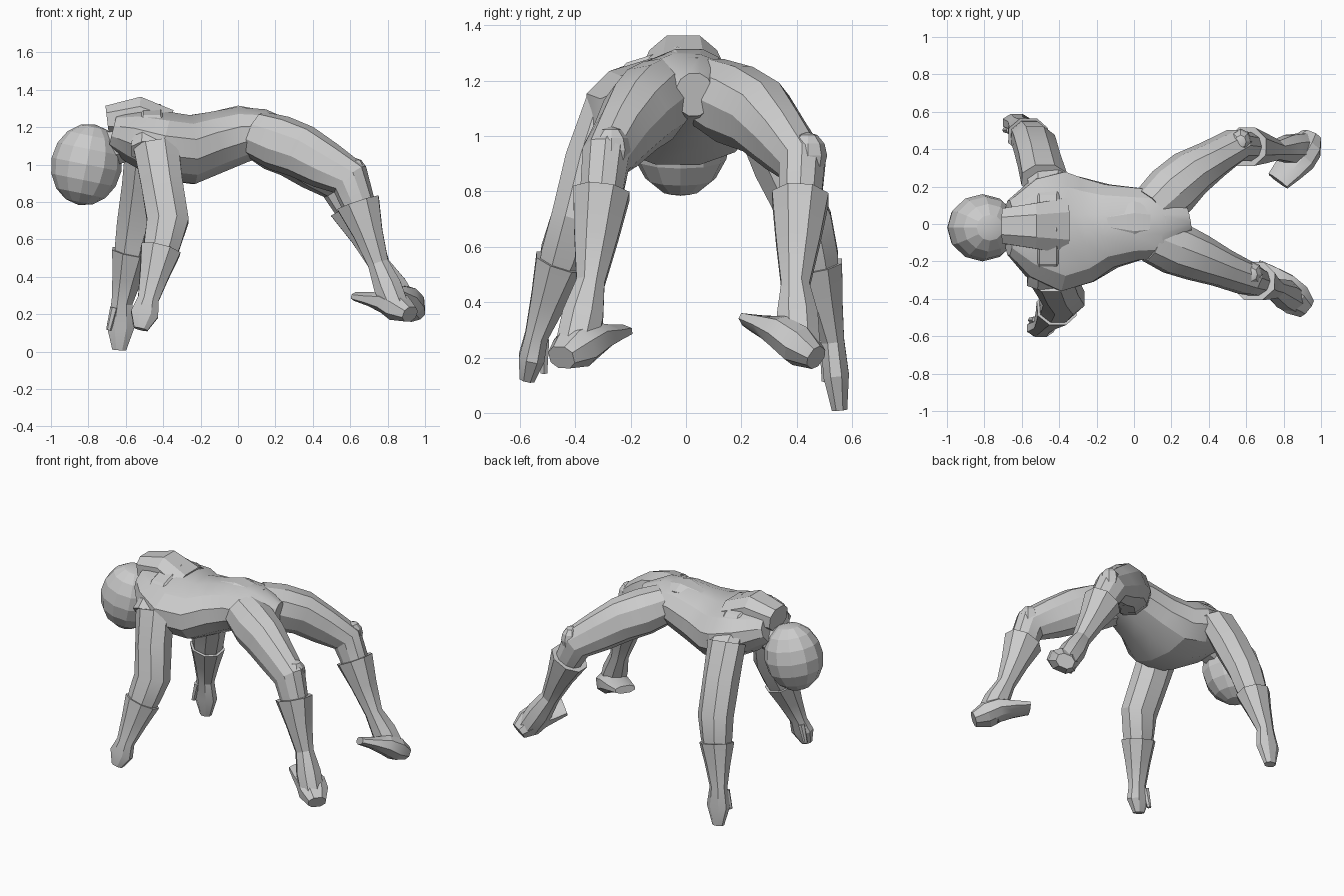
import bpy, math
from mathutils import Vector

if "Cube" in bpy.data.objects:
    bpy.data.objects.remove(bpy.data.objects["Cube"])


def smooth(ob, angle=24):
    bpy.ops.object.select_all(action='DESELECT')
    ob.select_set(True)
    bpy.context.view_layer.objects.active = ob
    bpy.ops.object.shade_smooth_by_angle(angle=math.radians(angle))


def loft(name, path, wide, tall=None, ref=(0, 1, 0), n=8, power=0.95):
    """Skin rings along a joint path; radii are spread evenly over the path."""
    tall = tall or wide
    path = [Vector(p) for p in path]
    m = len(wide)
    pts = []
    for i in range(m):
        s = i / (m - 1) * (len(path) - 1)
        k = min(int(s), len(path) - 2)
        pts.append(path[k].lerp(path[k + 1], s - k))
    verts, faces = [], []
    for i in range(m):
        t = (pts[min(i + 1, m - 1)] - pts[max(i - 1, 0)]).normalized()
        u = Vector(ref)
        u = (u - t * u.dot(t)).normalized()
        w = t.cross(u)
        for k in range(n):
            a = 2 * math.pi * (k + 0.5) / n
            c, d = math.cos(a), math.sin(a)
            c = math.copysign(abs(c) ** power, c)
            d = math.copysign(abs(d) ** power, d)
            verts.append(pts[i] + u * wide[i] * c + w * tall[i] * d)
    for i in range(m - 1):
        for k in range(n):
            j = (k + 1) % n
            faces.append((i * n + k, i * n + j, (i + 1) * n + j, (i + 1) * n + k))
    faces.append(tuple(reversed(range(n))))
    faces.append(tuple(range((m - 1) * n, m * n)))
    me = bpy.data.meshes.new(name)
    me.from_pydata(verts, [], faces)
    ob = bpy.data.objects.new(name, me)
    bpy.context.collection.objects.link(ob)
    smooth(ob)


def ball(name, loc, size, tilt=0, seg=8, rings=6):
    bpy.ops.mesh.primitive_uv_sphere_add(segments=seg, ring_count=rings, radius=1,
                                         location=loc, rotation=(0, tilt, 0))
    ob = bpy.context.object
    ob.name = name
    ob.scale = size
    smooth(ob, 15)


# Head and neck
ball("head", (-0.81, -0.02, 1.0), (0.19, 0.18, 0.22), 0.2, 12, 8)
loft("neck", [(-0.74, -0.02, 1.06), (-0.52, -0.02, 1.15)], [.09, .12])

# Torso from shoulders to crotch
loft("torso",
     [(-0.67, -0.02, 1.18), (-0.55, -0.02, 1.15), (-0.39, -0.04, 1.10), (-0.25, -0.03, 1.08),
      (-0.12, -0.01, 1.12), (0.02, 0, 1.16), (0.14, 0, 1.17), (0.29, 0.03, 1.15)],
     [.15, .27, .33, .29, .23, .20, .19, .07],
     [.10, .15, .19, .19, .17, .155, .13, .08], n=12)

# Raised collar, arched chest yoke and belly plate
loft("collar", [(-0.70, -0.01, 1.24), (-0.53, -0.01, 1.26), (-0.37, -0.01, 1.21)],
     [.10, .13, .16], [.08, .11, .09], power=.8)
arch = [-0.31 + 0.14 * i for i in range(5)]
loft("chest_yoke", [(-0.46, y, 1.22 - 1.9 * (y + 0.03) ** 2) for y in arch],
     [.12, .10, .10, .10, .12], [.07, .10, .11, .10, .07], ref=(1, 0, 0), power=.8)
loft("pelvis_plate", [(-0.20, 0.01, 1.24), (0, 0.01, 1.26), (0.16, 0.01, 1.23)],
     [.04, .12, .08], [.03, .06, .06])

# Arms: shoulder, elbow, wrist, fingertip
arms = {
    "right": [(-0.44, -0.28, 1.11), (-0.375, -0.40, 0.70), (-0.48, -0.54, 0.28), (-0.52, -0.575, 0.12)],
    "left": [(-0.48, 0.24, 1.11), (-0.535, 0.44, 0.69), (-0.62, 0.53, 0.26), (-0.635, 0.555, 0.01)]}
for side, joints in arms.items():
    shoulder, elbow, wrist, tip = [Vector(j) for j in joints]
    cuff = elbow.lerp(wrist, .37)
    loft(side + "_arm", [shoulder, elbow, elbow.lerp(wrist, .6)],
         [.09, .105, .095, .09, .065], [.13, .12, .12, .105, .08])
    loft(side + "_glove", [cuff, wrist, tip],
         [.10, .07, .045, .05, .03], [.115, .085, .06, .08, .04])
    # Thumb points down along the inner side of the hand
    root = wrist.lerp(tip, .1) + Vector((-.04, -.03 * wrist.y / abs(wrist.y), 0))
    loft(side + "_thumb", [root, root + Vector((-.03, 0, -.12))], [.022, .014], n=6)

# Legs: hip, thigh, knee, ankle, thin and thick end of the foot
legs = {
    "right": [(0.10, -0.08, 1.16), (0.34, -0.18, 1.07), (0.60, -0.29, 0.92),
              (0.75, -0.345, 0.47), (0.64, -0.25, 0.295), (0.92, -0.45, 0.20)],
    "left": [(0.10, 0.08, 1.16), (0.30, 0.27, 1.07), (0.54, 0.42, 0.90),
             (0.76, 0.395, 0.46), (0.77, 0.23, 0.325), (0.95, 0.47, 0.20)]}
across = {"right": (0.6, 0.8, 0), "left": (0.72, -0.55, 0.4)}
for side, joints in legs.items():
    hip, thigh, knee, ankle, thin, thick = [Vector(j) for j in joints]
    loft(side + "_leg", [hip, thigh, knee, knee.lerp(ankle, .6)],
         [.13, .145, .13, .105, .09, .08, .07], [.13, .15, .145, .13, .11, .09, .08], n=10)
    loft(side + "_boot", [knee.lerp(ankle, .28), ankle, thin.lerp(thick, .75)],
         [.11, .085, .055, .08, .08], [.125, .085, .06, .08, .075])
    loft(side + "_foot", [thin, thin.lerp(thick, .5) + Vector((.02, 0, .02)), thick],
         [.07, .085, .095, .095, .06], [.025, .04, .065, .075, .045],
         ref=across[side], power=.85)
    # Kneecap on the upper side of the bend
    ball(side + "_kneecap", knee + Vector((.03, .02, .03)), (.06, .07, .085))
